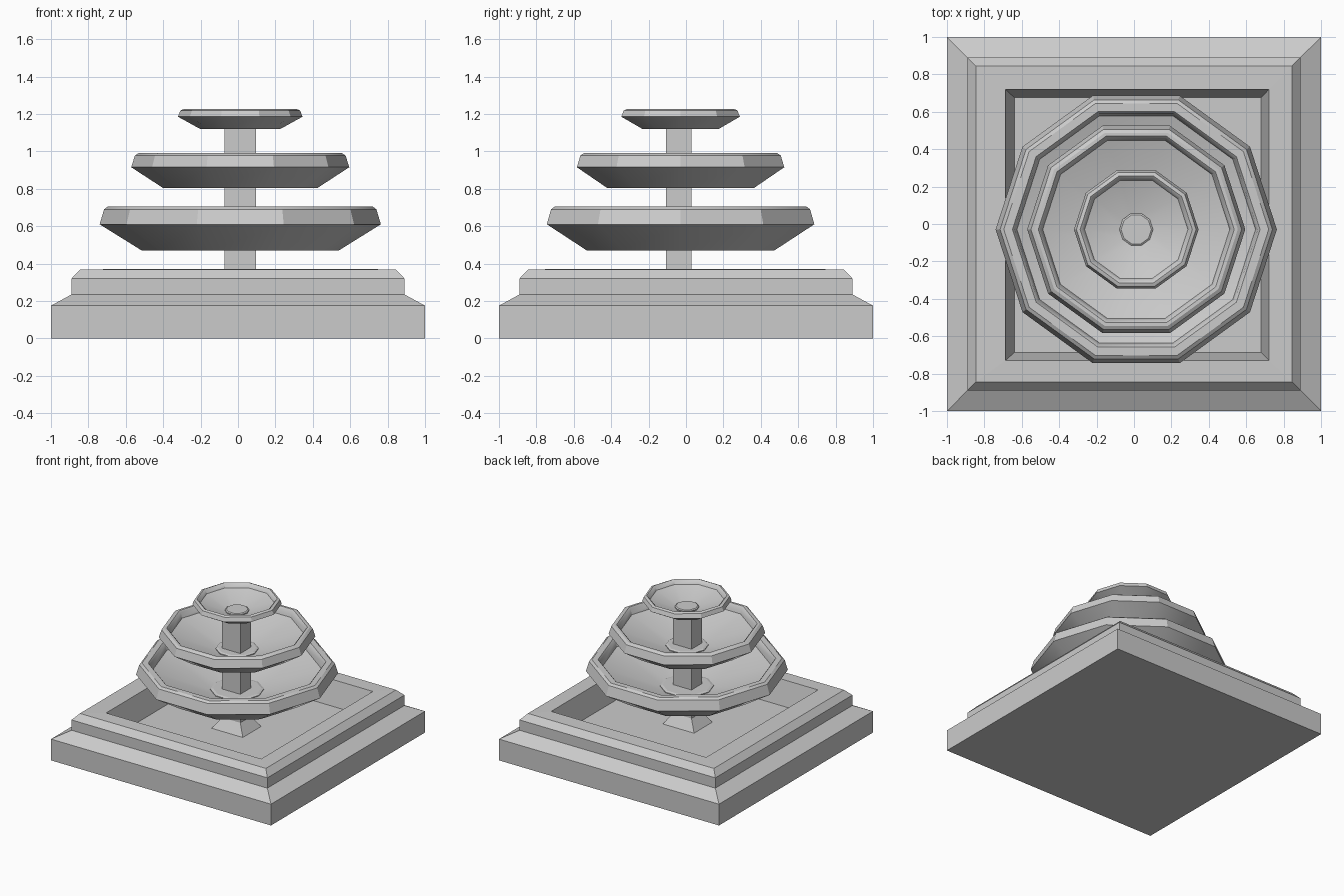
import bpy, bmesh, math

if "Cube" in bpy.data.objects:
    bpy.data.objects.remove(bpy.data.objects["Cube"])

CX, CY = 0.012, -0.029   # axis of the bowls and column


def loft(name, loops, smooth=False):
    """Skin a stack of equal-length rings and cap both ends."""
    bm = bmesh.new()
    rings = [[bm.verts.new(p) for p in loop] for loop in loops]
    n = len(rings[0])
    for a, b in zip(rings, rings[1:]):
        for i in range(n):
            j = (i + 1) % n
            bm.faces.new((a[i], a[j], b[j], b[i]))
    bm.faces.new(rings[0][::-1])
    bm.faces.new(rings[-1])
    bmesh.ops.recalc_face_normals(bm, faces=bm.faces)
    mesh = bpy.data.meshes.new(name)
    bm.to_mesh(mesh)
    bm.free()
    ob = bpy.data.objects.new(name, mesh)
    bpy.context.collection.objects.link(ob)
    if smooth:
        bpy.ops.object.select_all(action='DESELECT')
        bpy.context.view_layer.objects.active = ob
        ob.select_set(True)
        bpy.ops.object.shade_smooth_by_angle(angle=math.radians(30))
    return ob


def rect(hx, hy, z, cx=0.0, cy=0.0):
    return [(cx + sx * hx, cy + sy * hy, z)
            for sx, sy in ((-1, -1), (1, -1), (1, 1), (-1, 1))]


def decagon(r, z):
    return [(CX + r * math.cos(k * math.tau / 10),
             CY + r * math.sin(k * math.tau / 10), z) for k in range(10)]


# stepped square base with a sunken pool
steps = [(1, 0), (1, 0.175), (0.89, 0.235), (0.89, 0.32), (0.845, 0.368)]
loft("base", [rect(h, h, z) for h, z in steps]
     + [rect(0.705, 0.725, 0.37, 0.017, -0.005),
        rect(0.66, 0.682, 0.175, 0.02, -0.006)])

# rectangular column with a flared foot
loft("column", [rect(hx, hy, z, CX, CY - 0.009) for hx, hy, z in
                ((0.146, 0.123, 0.17), (0.083, 0.068, 0.26), (0.083, 0.068, 1.13))])

# bowls: base radius, outer radius, rim radius, inner radius, collar radius,
#        bottom z, shoulder z, rim z
bowls = {
    "lower_bowl": (0.527, 0.752, 0.728, 0.65, 0.20, 0.47, 0.61, 0.69),
    "middle_bowl": (0.414, 0.583, 0.563, 0.512, 0.16, 0.805, 0.915, 0.978),
    "top_bowl": (0.215, 0.333, 0.320, 0.288, 0.09, 1.12, 1.185, 1.218),
}
for name, (rb, ro, rr, ri, rc, zb, zs, zr) in bowls.items():
    lip = 0.12 * (zr - zs) + 0.005
    profile = [(rb, zb), (ro, zs), (rr, zr), (rr - 0.02, zr + lip),
               (ri + 0.012, zr + lip), (ri, zr), (ri - 0.012, zs + 0.3 * (zr - zs)),
               (rc * 0.9, zb + 0.006)]
    loft(name, [decagon(r, z) for r, z in profile], smooth=True)
    # raised disc at the centre of the bowl
    loft(name + "_collar", [decagon(rc, zb + 0.003), decagon(rc, zb + 0.018),
                            decagon(rc * 0.9, zb + 0.024)])
